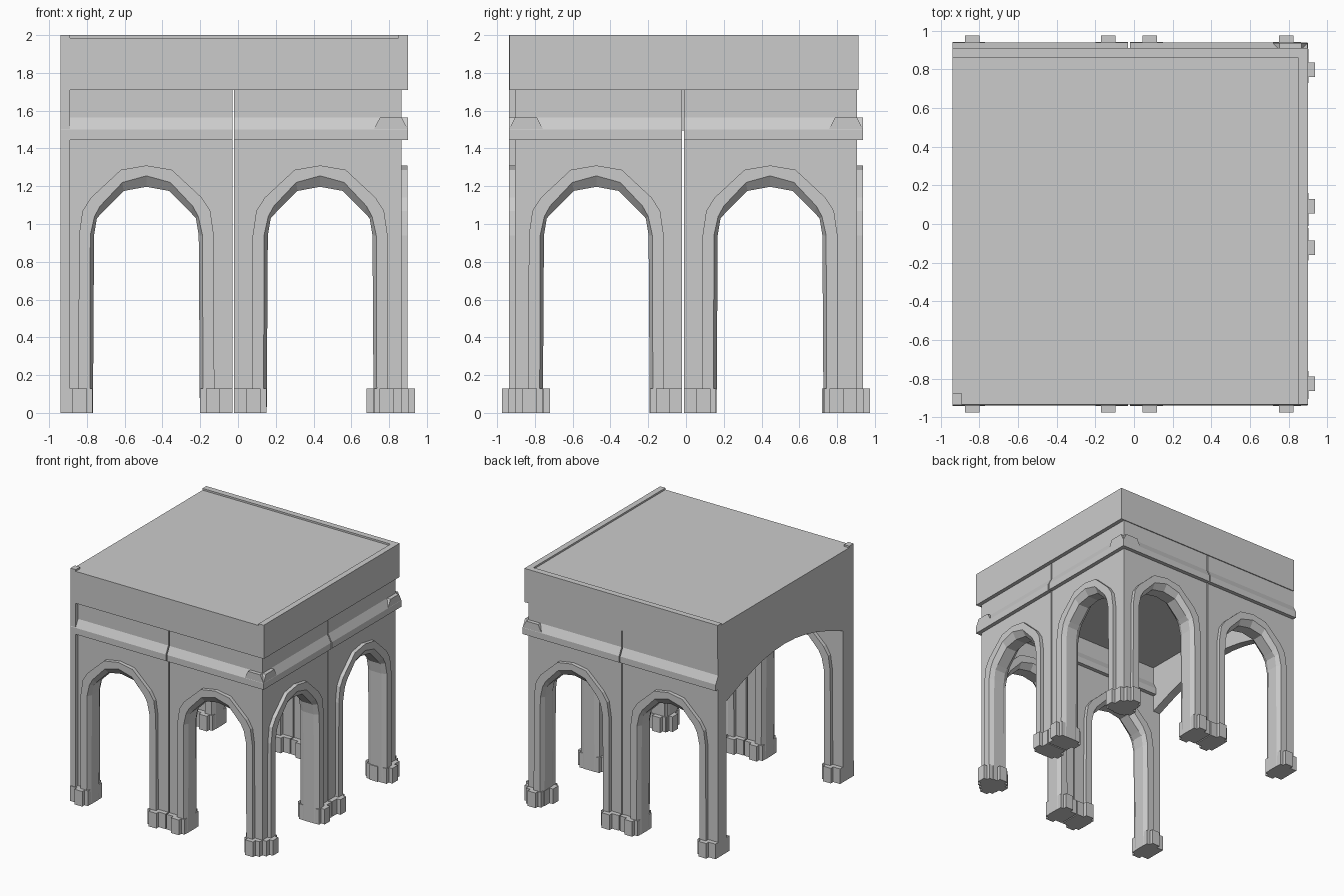
import bpy, bmesh, math

if "Cube" in bpy.data.objects:
    bpy.data.objects.remove(bpy.data.objects["Cube"])

# Half arch outlines (half width, height), jamb foot to crown
INNER = [(.283, 0), (.277, .94), (.262, 1.03), (.235, 1.06), (.12, 1.175), (0, 1.197)]
MIDDLE = [(.300, 0), (.297, .94), (.275, 1.04), (.245, 1.095), (.127, 1.22), (0, 1.255)]
OUTER = [(.360, 0), (.357, .94), (.338, 1.07), (.293, 1.14), (.135, 1.287), (0, 1.31)]
WALL, RING, BASE = .057, .089, .128      # half depths
WALL_TOP = 1.71


def full(half):
    """Mirror a half arch into a complete left-to-right path."""
    return [(-u, z) for u, z in half] + [(u, z) for u, z in half[-2::-1]]


def finish(name, bm):
    bmesh.ops.remove_doubles(bm, verts=bm.verts, dist=1e-5)
    bmesh.ops.recalc_face_normals(bm, faces=bm.faces)
    mesh = bpy.data.meshes.new(name)
    bm.to_mesh(mesh)
    bm.free()
    obj = bpy.data.objects.new(name, mesh)
    bpy.context.collection.objects.link(obj)
    return obj


def loft(name, rings, closed_sides=True):
    """Skin equal-length closed rings and cap both ends."""
    bm = bmesh.new()
    rows = [[bm.verts.new(p) for p in r] for r in rings]
    n = len(rows[0])
    for a, b in zip(rows, rows[1:]):
        for i in range(n):
            j = (i + 1) % n
            bm.faces.new((a[i], a[j], b[j], b[i]))
    bm.faces.new(rows[0])
    bm.faces.new(rows[-1])
    return finish(name, bm)


def box(name, lo, hi):
    (x0, y0, z0), (x1, y1, z1) = lo, hi
    return loft(name, [[(x0, y0, z), (x1, y0, z), (x1, y1, z), (x0, y1, z)]
                       for z in (z0, z1)])


def arch_bay(name, place, lo, hi, mould_lo, mould_hi):
    """One arched wall bay; place maps (along, depth, height) to the model."""
    # wall panel with arched notch
    outline = [(lo, 0)] + full(OUTER) + [(hi, 0), (hi, WALL_TOP), (lo, WALL_TOP)]
    loft(name + "_wall", [[place(u, d, z) for u, z in outline] for d in (-WALL, WALL)])

    # stepped arch surround, same section on both wall faces
    section = [(OUTER, WALL), (OUTER, RING), (MIDDLE, RING), (INNER, .05)]
    section += [(p, -d) for p, d in section[::-1]]
    paths = [(full(p), d) for p, d in section]
    loft(name + "_arch_surround",
         [[place(p[i][0], d, p[i][1]) for p, d in paths] for i in range(len(paths[0][0]))])

    # sloped string course
    prof = [(RING + .002, 1.445), (RING + .002, 1.5), (WALL, 1.565)]
    prof += [(-d, z) for d, z in prof[::-1]]
    loft(name + "_string_course",
         [[place(u, d, z) for d, z in prof] for u in (mould_lo, mould_hi)])

    # pier bases
    for side, edge in ((-1, lo), (1, hi)):
        for part, u0, u1, d in (("block", edge, side * .285, .095),
                                ("pad", side * .315, side * .39, BASE)):
            a, b = place(min(u0, u1), -d, 0), place(max(u0, u1), d, .13)
            box(f"{name}_base_{part}", a, b)


def along_x(cx, y):
    return lambda u, d, z: (cx + u, y + d, z)


def along_y(x, cy):
    return lambda u, d, z: (x + d, cy + u, z)


# Front and back arcades
for label, y in (("front", -.847), ("back", .847)):
    arch_bay(label + "_left_bay", along_x(-.485, y), -.455, .455, -.455, .455)
    arch_bay(label + "_right_bay", along_x(.435, y), -.455, .43, -.455, .464)

# Right side arcade
arch_bay("right_front_bay", along_y(.809, -.475), -.43, .455, -.462, .455)
arch_bay("right_back_bay", along_y(.809, .445), -.455, .46, -.455, .492)

# Roof slab with low raised lips
box("roof_slab", (-.94, -.935, WALL_TOP), (.90, .912, 1.985))
box("roof_back_lip", (-.94, .86, 1.98), (.90, .912, 2))
box("roof_right_lip", (.85, -.935, 1.98), (.90, .86, 2))

# Corner post running up through the roof
box("corner_post", (-.94, -.936, 0), (-.89, -.876, 2))

# Wide shallow arch across the open left side
curve = []
for i in range(13):
    t = -1 + i / 6
    curve.append((.87 * t, 1.27 + .225 * math.cos(t * math.pi / 2)))
outline = curve + [(.87, WALL_TOP), (-.87, WALL_TOP)]
loft("left_wide_arch", [[(x, y, z) for y, z in outline] for x in (-.94, -.87)])
